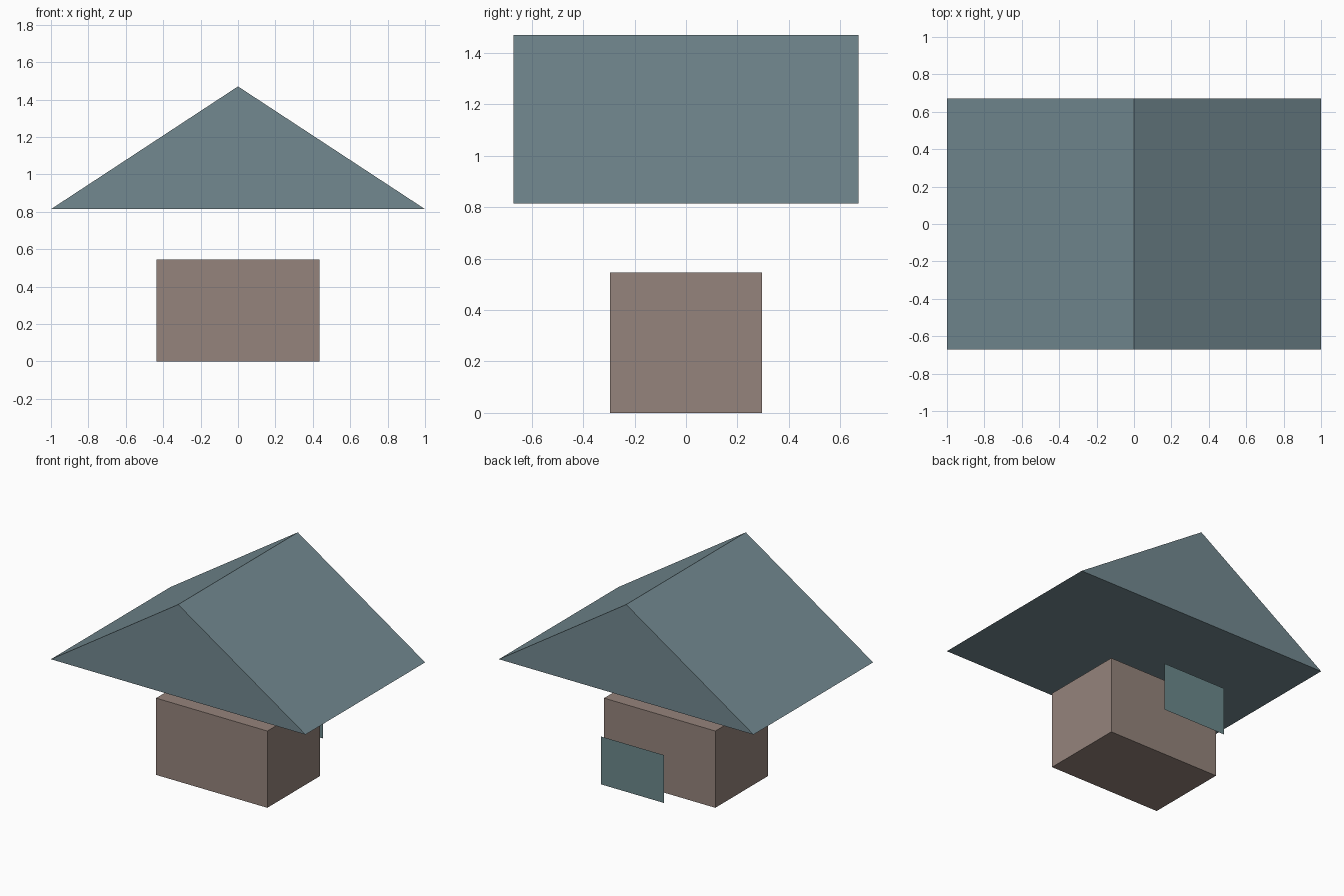
import bpy, bmesh

if "Cube" in bpy.data.objects:
    bpy.data.objects.remove(bpy.data.objects["Cube"])


def paint(obj, rgb):
    mat = bpy.data.materials.new(obj.name + "_colour")
    mat.diffuse_color = (*rgb, 1)
    mat.use_nodes = True
    mat.node_tree.nodes["Principled BSDF"].inputs["Base Color"].default_value = mat.diffuse_color
    obj.data.materials.append(mat)


def extruded(name, profile, y0, y1, rgb):
    """Face drawn in the x-z plane at y0, extruded to y1 (flat sheet if equal)."""
    bm = bmesh.new()
    face = bm.faces.new([bm.verts.new((x, y0, z)) for x, z in profile])
    if y1 != y0:
        geom = bmesh.ops.extrude_face_region(bm, geom=[face], use_keep_orig=True)["geom"]
        verts = [g for g in geom if isinstance(g, bmesh.types.BMVert)]
        bmesh.ops.translate(bm, verts=verts, vec=(0, y1 - y0, 0))
        bmesh.ops.recalc_face_normals(bm, faces=bm.faces)
    mesh = bpy.data.meshes.new(name)
    bm.to_mesh(mesh)
    bm.free()
    obj = bpy.data.objects.new(name, mesh)
    bpy.context.collection.objects.link(obj)
    paint(obj, rgb)
    return obj


def rect(half_width, z0, z1):
    # wound so that a flat sheet faces the back (+y)
    return [(-half_width, z0), (-half_width, z1), (half_width, z1), (half_width, z0)]


# House body
extruded("house_body", rect(0.437, 0, 0.545), -0.295, 0.295, (0.30, 0.23, 0.20))

# Floating gable roof
extruded("gable_roof", [(-1, 0.814), (0, 1.47), (1, 0.814)], -0.671, 0.671, (0.17, 0.25, 0.28))

# Thin panel hanging behind the body
extruded("back_panel", rect(0.248, 0.10, 0.44), 0.60, 0.60, (0.15, 0.25, 0.26))
